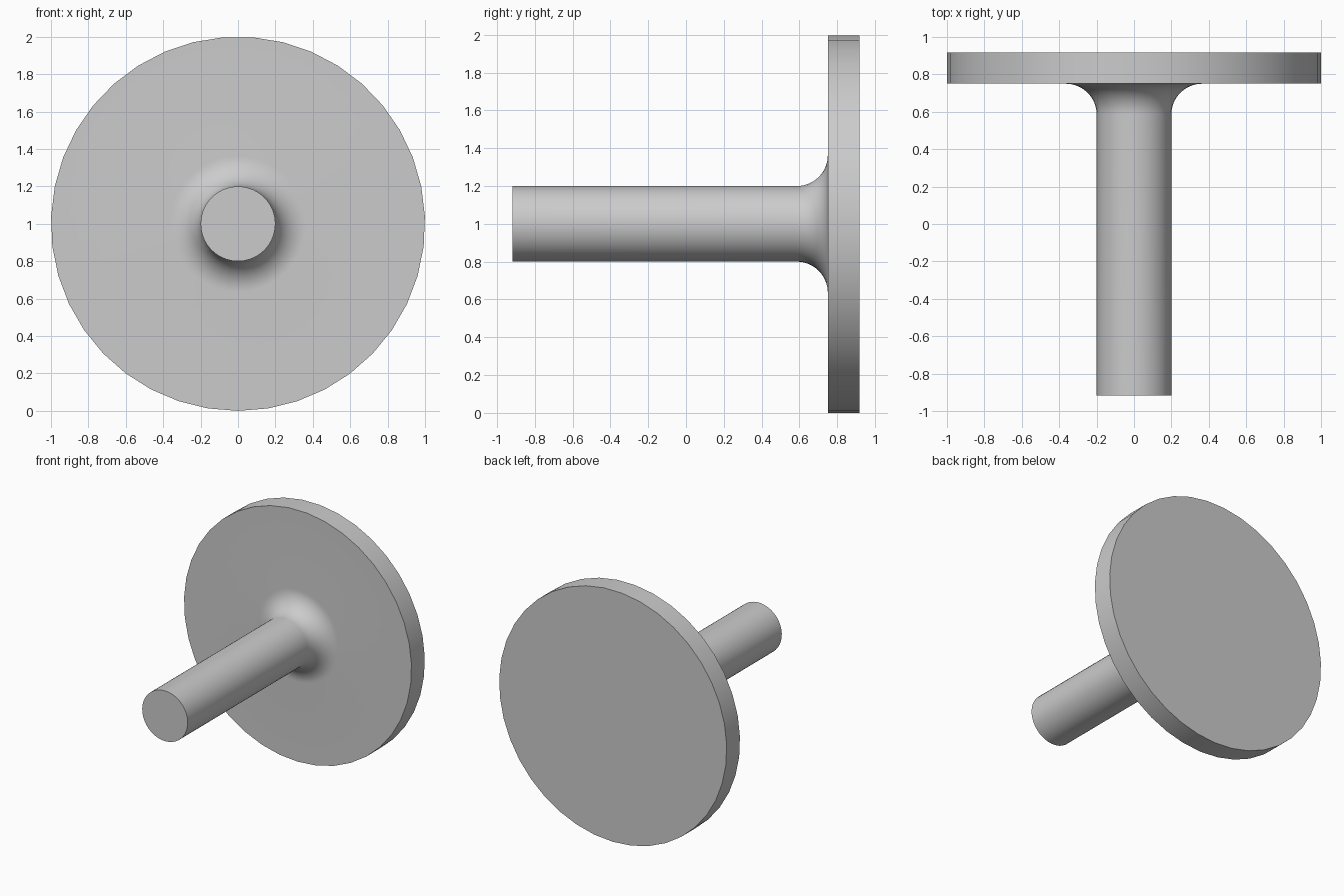
import bpy, bmesh
from math import sin, cos, pi, radians

if "Cube" in bpy.data.objects:
    bpy.data.objects.remove(bpy.data.objects["Cube"])

SIDES = 39
DISC_R, SHAFT_R, FILLET_R = 1.0, 0.2, 0.165
FRONT, PLATE, BACK = -0.917, 0.75, 0.917
FILLET_STEPS = 16

# Half profile as (radius, y): shaft end, concave fillet, disc rim
profile = [(SHAFT_R, FRONT)]
for i in range(FILLET_STEPS + 1):
    a = pi / 2 * i / FILLET_STEPS
    profile.append((SHAFT_R + FILLET_R * (1 - cos(a)),
                    PLATE - FILLET_R * (1 - sin(a))))
profile += [(DISC_R, PLATE), (DISC_R, BACK)]

# Turn the profile around the y axis, with a corner at the bottom
bm = bmesh.new()
rings = []
for r, y in profile:
    angles = [2 * pi * k / SIDES for k in range(SIDES)]
    rings.append([bm.verts.new((r * sin(a), y, DISC_R - r * cos(a))) for a in angles])
for lower, upper in zip(rings, rings[1:]):
    for k in range(SIDES):
        n = (k + 1) % SIDES
        bm.faces.new((lower[k], lower[n], upper[n], upper[k]))

# Flat end caps
bm.faces.new(rings[0])
bm.faces.new(rings[-1])
bmesh.ops.recalc_face_normals(bm, faces=bm.faces)

mesh = bpy.data.meshes.new("flanged_shaft")
bm.to_mesh(mesh)
bm.free()
shaft = bpy.data.objects.new("flanged_shaft", mesh)
bpy.context.collection.objects.link(shaft)

# Plain grey material
grey = bpy.data.materials.new("light_grey")
grey.use_nodes = True
colour = (0.6, 0.6, 0.6, 1)
grey.diffuse_color = colour
grey.node_tree.nodes["Principled BSDF"].inputs["Base Color"].default_value = colour
mesh.materials.append(grey)

# Smooth round surfaces, crisp rims
bpy.ops.object.select_all(action="DESELECT")
shaft.select_set(True)
bpy.context.view_layer.objects.active = shaft
bpy.ops.object.shade_smooth_by_angle(angle=radians(30))
